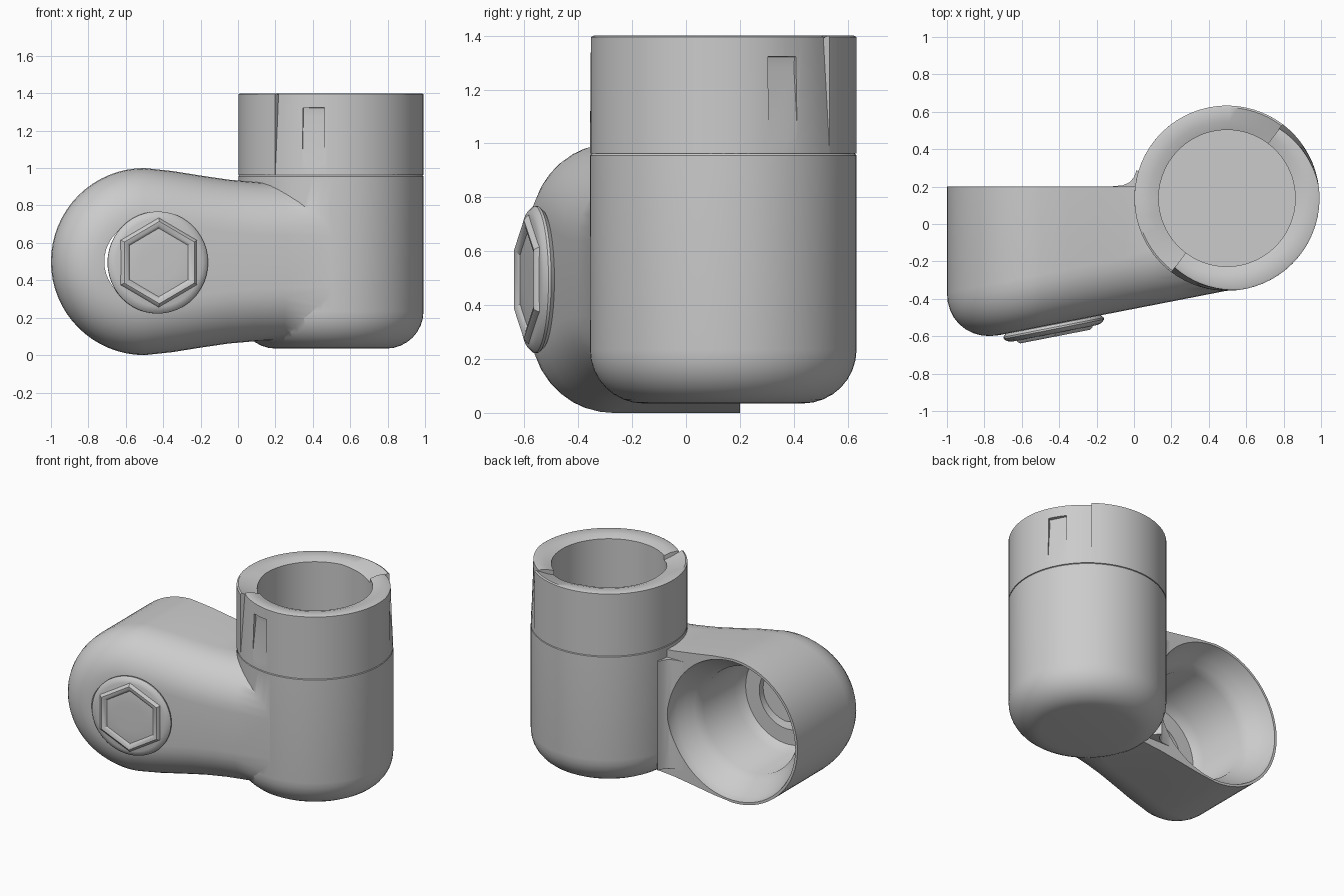
import bpy, bmesh
from math import sin, cos, pi, radians, atan
from mathutils import Matrix

if "Cube" in bpy.data.objects:
    bpy.data.objects.remove(bpy.data.objects["Cube"])

CX, CY, R, BORE = 0.497, 0.138, 0.495, 0.365   # upright tube
SLOPE = 0.195                                  # slant of the front face


def front_y(x):
    return -0.59 + SLOPE * (x + 0.7)


def make(name, bm, mat=Matrix()):
    bmesh.ops.remove_doubles(bm, verts=bm.verts, dist=1e-5)
    bmesh.ops.transform(bm, matrix=mat, verts=bm.verts)
    bmesh.ops.recalc_face_normals(bm, faces=bm.faces)
    me = bpy.data.meshes.new(name)
    bm.to_mesh(me)
    bm.free()
    ob = bpy.data.objects.new(name, me)
    bpy.context.collection.objects.link(ob)
    return ob


def loft(name, rings, mat=Matrix(), closed=False):
    """Skin a list of closed rings; cap the ends or join them in a loop."""
    bm = bmesh.new()
    vs = [[bm.verts.new(p) for p in ring] for ring in rings]
    n = len(vs[0])
    pairs = list(zip(vs, vs[1:])) + ([(vs[-1], vs[0])] if closed else [])
    for a, b in pairs:
        for i in range(n):
            j = (i + 1) % n
            bm.faces.new((a[i], a[j], b[j], b[i]))
    if not closed:
        bm.faces.new(vs[0])
        bm.faces.new(vs[-1])
    return make(name, bm, mat)


def lathe(name, profile, mat=Matrix(), n=64, closed=False, phase=0.0):
    rings = [[(r * cos(phase + 2 * pi * i / n), r * sin(phase + 2 * pi * i / n), z)
              for i in range(n)] for r, z in profile]
    return loft(name, rings, mat, closed)


def boolean(ob, tool, op):
    m = ob.modifiers.new(op, 'BOOLEAN')
    m.operation, m.solver, m.object = op, 'EXACT', tool
    bpy.context.view_layer.objects.active = ob
    bpy.ops.object.modifier_apply(modifier=m.name)


def remove(*obs):
    for ob in obs:
        bpy.data.objects.remove(ob)


def smooth(ob, angle=35):
    bpy.ops.object.select_all(action='DESELECT')
    ob.select_set(True)
    bpy.context.view_layer.objects.active = ob
    bpy.ops.object.shade_smooth_by_angle(angle=radians(angle))


# upright tube with rounded bottom, closed at the collar
up = Matrix.Translation((CX, CY, 0))
fil = 0.2
prof = [(R - fil + fil * sin(a), 0.035 + fil - fil * cos(a))
        for a in [i * pi / 16 for i in range(9)]]
body = lathe("elbow_body", prof + [(R, 0.955), (R - 0.006, 0.962)], up)


# side barrel and web: teardrop outline swept back, with a rounded slanted front
def outline(d):
    top = [(0.5, 0.42), (0.25, 0.42), (0.1, 0.425), (-0.05, 0.438), (-0.2, 0.46), (-0.35, 0.484)]
    pts = [(x, 0.5 + h - d) for x, h in top]
    pts += [(-0.5 + (0.5 - d) * cos(a), 0.5 + (0.5 - d) * sin(a))
            for a in [pi / 2 + i * pi / 32 for i in range(33)]]
    return pts + [(x, 0.5 - h + d) for x, h in reversed(top)]


F = 0.28
rings = [[(x, 0.2, z) for x, z in outline(0)]]
for i in range(10):
    a = i * pi / 18
    rings.append([(x, front_y(x) + F * (1 - sin(a)), z) for x, z in outline(F * (1 - cos(a)))])
barrel = loft("side_barrel", rings)

# fillet where the back of the barrel meets the tube
fillet_plan = [(-0.13, 0.19), (-0.12, 0.201), (-0.06, 0.207), (-0.025, 0.222), (0.0, 0.25),
               (0.015, 0.29), (0.1, 0.19)]
fillet = loft("back_fillet", [[(x, y, z) for x, y in fillet_plan] for z in (0.12, 0.88)])
boolean(body, barrel, 'UNION')
boolean(body, fillet, 'UNION')

# flared side socket and a hole through the front face
side = Matrix.Translation((-0.5, 0, 0.5)) @ Matrix.Rotation(pi / 2, 4, 'X')
bore_side = lathe("bore_side", [(0.483, -0.3), (0.483, -0.2), (0.465, -0.15), (0.435, -0.1),
                                (0.4, -0.05), (0.365, 0.0), (0.36, 0.34), (0.32, 0.4)], side)
hole = lathe("front_hole", [(0.215, 0.2), (0.215, 0.9)], side, 40)
for tool in (bore_side, hole):
    boolean(body, tool, 'DIFFERENCE')
remove(barrel, fillet, bore_side, hole)
smooth(body, 40)


# split collar: two half rings, the front one recessed beside the seams
def half_collar(name, start, recess, drop):
    rings = []
    for i in range(37):
        a = radians(start + i * 5)
        edge = max(0, 1 - min(i, 36 - i) / 9)
        ro, zi = R - recess * edge, 1.38 - drop * edge
        sect = [(BORE, 0.962), (R, 0.962), (ro, 1.395), (ro - 0.01, 1.4),
                (0.41, zi + 0.015), (BORE, zi)]
        rings.append([(CX + r * cos(a), CY + r * sin(a), z) for r, z in sect])
    return loft(name, rings)


front_half = half_collar("collar_front_half", 233, 0.03, 0.0)
back_half = half_collar("collar_back_half", 53, 0.0, 0.03)

# tapered catch recesses on the front half
for ang in (259, 27):
    wedge = [[(0.6, y, 1.0), (0.494, y, 1.0), (0.46, y, 1.28), (0.465, y, 1.32), (0.6, y, 1.34)]
             for y in (-0.06, 0.06)]
    cutter = loft("catch_cutter", wedge, up @ Matrix.Rotation(radians(ang), 4, 'Z'))
    boolean(front_half, cutter, 'DIFFERENCE')
    remove(cutter)
smooth(front_half)
smooth(back_half)

# round cap on the slanted front, with a plain hexagonal ridge
cx = -0.432
face = (Matrix.Translation((cx, front_y(cx) - 0.005, 0.495)) @ Matrix.Rotation(atan(SLOPE), 4, 'Z')
        @ Matrix.Rotation(pi / 2, 4, 'X'))
cap = lathe("round_cap", [(0.2, -0.07), (0.22, -0.01), (0.26, -0.005), (0.273, 0.01), (0.273, 0.02),
                          (0.258, 0.035), (0.235, 0.042), (0.1, 0.045), (0.02, 0.045)], face, 48)
smooth(cap)
ridge = lathe("hexagon_ridge", [(0.17, 0.03), (0.245, 0.03), (0.235, 0.05), (0.22, 0.06),
                                (0.2, 0.057), (0.185, 0.045)], face, 6, True, pi / 2)
smooth(ridge)
